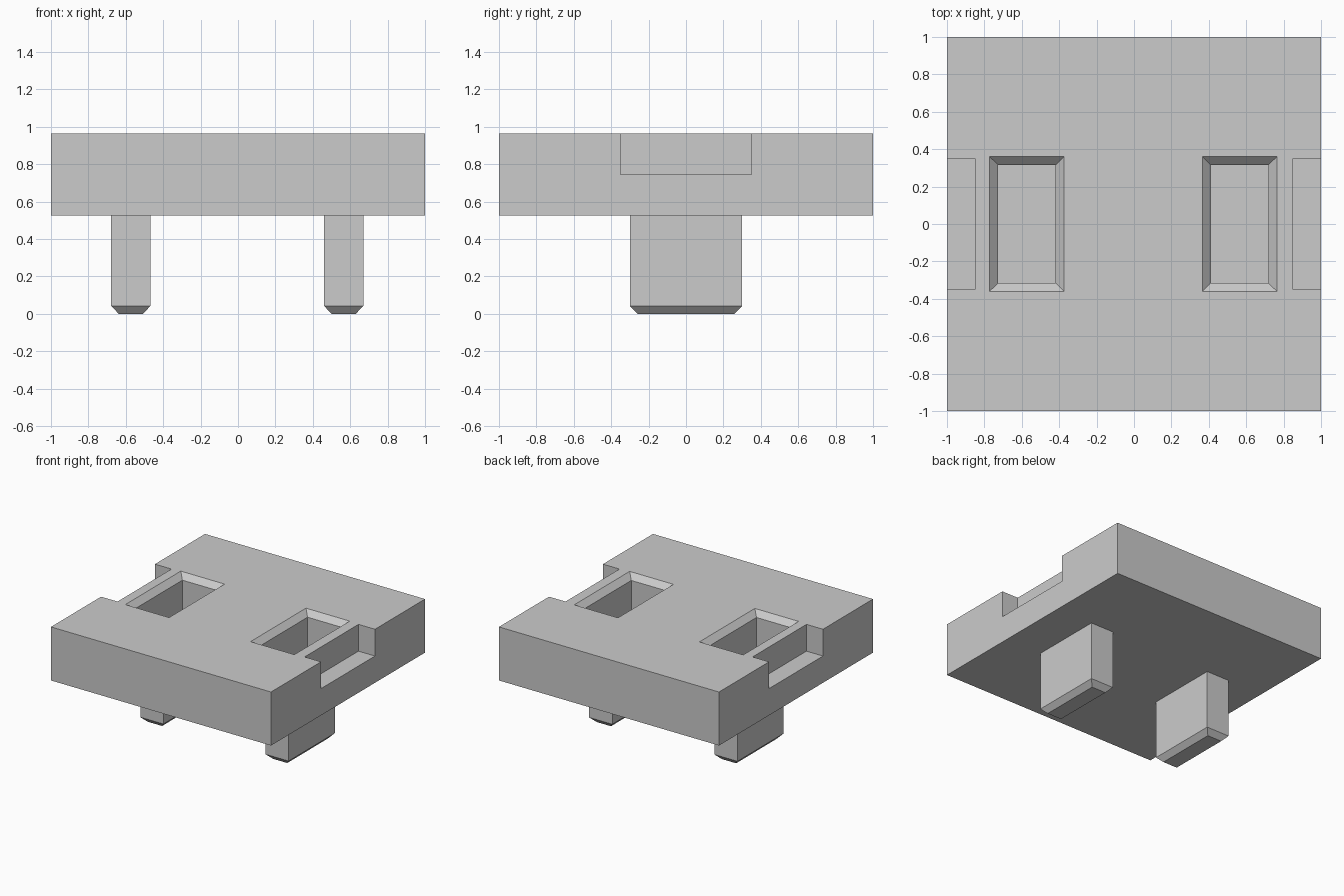
import bpy
import bmesh

cube = bpy.data.objects.get("Cube")
if cube:
    bpy.data.objects.remove(cube, do_unlink=True)

grey = bpy.data.materials.new("light_grey")
grey.use_nodes = True
color = (0.6, 0.6, 0.6, 1)
grey.diffuse_color = color
grey.node_tree.nodes["Principled BSDF"].inputs["Base Color"].default_value = color

BASE, TOP = 0.525, 0.965
CENTRES = (-0.573, 0.565)


def stacked_block(name, cx, rings):
    """Solid through rectangles given as (z, half width, half depth)."""
    bm = bmesh.new()
    loops = [[bm.verts.new((cx + sx * w, sy * d, z))
              for sx, sy in ((-1, -1), (1, -1), (1, 1), (-1, 1))]
             for z, w, d in rings]
    bm.faces.new(loops[0][::-1])
    bm.faces.new(loops[-1])
    for low, high in zip(loops, loops[1:]):
        for i in range(4):
            j = (i + 1) % 4
            bm.faces.new((low[i], low[j], high[j], high[i]))
    mesh = bpy.data.meshes.new(name)
    bm.to_mesh(mesh)
    bm.free()
    mesh.materials.append(grey)
    obj = bpy.data.objects.new(name, mesh)
    bpy.context.collection.objects.link(obj)
    return obj


def cut(target, cutter):
    cutter.hide_render = True
    mod = target.modifiers.new("cut", "BOOLEAN")
    mod.operation = "DIFFERENCE"
    mod.solver = "EXACT"
    mod.object = cutter
    bpy.context.view_layer.objects.active = target
    bpy.ops.object.modifier_apply(modifier=mod.name)
    bpy.data.objects.remove(cutter, do_unlink=True)


# Square slab
slab = stacked_block("slab", 0, [(BASE, 1, 1), (TOP, 1, 1)])

# Sockets with a bevelled rim
for cx in CENTRES:
    cut(slab, stacked_block("socket_cutter", cx, [
        (0.6, 0.153, 0.315), (TOP - 0.045, 0.153, 0.315),
        (TOP, 0.199, 0.36), (TOP + 0.1, 0.199, 0.36)]))

# Notches in the two side edges
for side in (-1, 1):
    cut(slab, stacked_block("notch_cutter", side, [
        (0.745, 0.15, 0.35), (TOP + 0.1, 0.15, 0.35)]))

# Pegs with bevelled ends
for name, cx in zip(("right_peg", "left_peg"), CENTRES):
    stacked_block(name, cx, [
        (0, 0.065, 0.26), (0.042, 0.105, 0.3), (BASE, 0.105, 0.3)])
